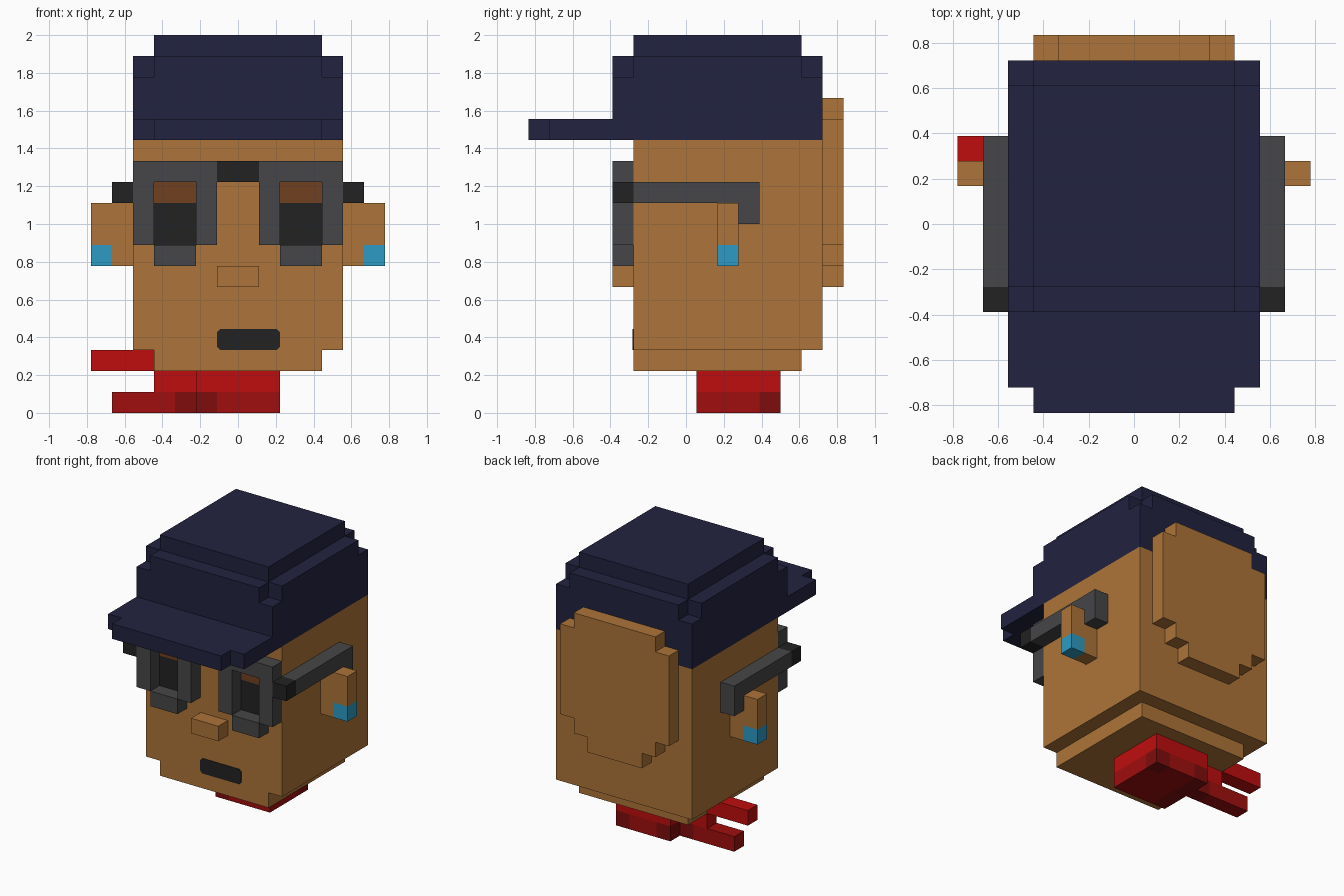
import bpy
import bmesh

U = 1 / 9  # one block of the model

cube = bpy.data.objects.get("Cube")
if cube:
    bpy.data.objects.remove(cube, do_unlink=True)


def material(name, r, g, b):
    m = bpy.data.materials.new(name)
    m.use_nodes = True
    m.diffuse_color = (r, g, b, 1)
    bsdf = next(n for n in m.node_tree.nodes if n.type == 'BSDF_PRINCIPLED')
    bsdf.inputs["Base Color"].default_value = (r, g, b, 1)
    bsdf.inputs["Roughness"].default_value = 0.9
    return m


SKIN = material("skin", 0.423, 0.175, 0.041)
NAVY = material("navy cloth", 0.016, 0.016, 0.051)
GREY = material("grey frame", 0.061, 0.061, 0.065)
BLACK = material("black", 0.016, 0.016, 0.016)
BROWN = material("brown eyelid", 0.162, 0.051, 0.0144)
BLUE = material("blue gem", 0.027, 0.328, 0.552)
RED = material("red cloth", 0.521, 0.004, 0.004)
DARK_RED = material("dark red cloth", 0.352, 0.0044, 0.0044)
DEEP_RED = material("deep red cloth", 0.216, 0.0037, 0.0037)


def add_prism(bm, outline, lo, hi, axis='z'):
    """Extrude an outline (xy along z, or xz along y) from lo to hi."""
    def place(p, h):
        return (p[0], p[1], h) if axis == 'z' else (p[0], h, p[1])
    rings = [[bm.verts.new(place(p, h)) for p in outline] for h in (lo, hi)]
    bm.faces.new(rings[0])
    bm.faces.new(rings[1])
    n = len(outline)
    for i in range(n):
        j = (i + 1) % n
        bm.faces.new((rings[0][i], rings[0][j], rings[1][j], rings[1][i]))


def finish(name, bm, *mats):
    bmesh.ops.recalc_face_normals(bm, faces=bm.faces[:])
    bmesh.ops.scale(bm, vec=(U, U, U), verts=bm.verts[:])
    mesh = bpy.data.meshes.new(name)
    bm.to_mesh(mesh)
    bm.free()
    for m in mats:
        mesh.materials.append(m)
    ob = bpy.data.objects.new(name, mesh)
    bpy.context.scene.collection.objects.link(ob)
    return ob


def prism(name, mat, outline, lo, hi, axis='z'):
    bm = bmesh.new()
    add_prism(bm, outline, lo, hi, axis)
    return finish(name, bm, mat)


def rect(x0, x1, y0, y1):
    return [(x0, y0), (x1, y0), (x1, y1), (x0, y1)]


def box(name, mat, x, y, z, side=1):
    xs = sorted(side * v for v in x)
    return prism(name, mat, rect(*xs, *y), *z)


def notched(x, y0, y1):
    """Rectangle with a one-block square missing from each corner."""
    half = [(x - 1, y0), (x - 1, y0 + 1), (x, y0 + 1),
            (x, y1 - 1), (x - 1, y1 - 1), (x - 1, y1)]
    return half + [(-a, b) for a, b in reversed(half)]


def two_tone(name, x, y, cuts, rule):
    """Bottom cloth layer, sliced so that some faces take the deeper red."""
    bm = bmesh.new()
    add_prism(bm, rect(*x, *y), 0, 1)
    for co, no in cuts:
        bmesh.ops.bisect_plane(bm, geom=bm.verts[:] + bm.edges[:] + bm.faces[:],
                               plane_co=co, plane_no=no)
    for f in bm.faces:
        f.material_index = int(rule(f.calc_center_median()))
    finish(name, bm, DARK_RED, DEEP_RED)


FACE, RIM, BACK = -2.5, -3.5, 6.5

# Head, jaw and nose
box("head", SKIN, (-5, 5), (FACE, BACK), (3, 13))
box("jaw", SKIN, (-4, 4), (FACE, BACK - 1), (2, 3))
box("nose", SKIN, (-1, 1), (RIM, FACE), (6, 7))

# Stepped pad on the back of the head
half = [(2, 6), (2, 7), (3, 7), (3, 8), (4, 8), (4, 14), (3, 14), (3, 15)]
prism("back_pad", SKIN, half + [(-x, z) for x, z in reversed(half)],
      BACK, BACK + 1, 'y')

# Mouth plate with clipped corners
c = 0.15
prism("mouth", BLACK, [(-1 + c, 3), (2 - c, 3), (2, 3 + c), (2, 4 - c),
                       (2 - c, 4), (-1 + c, 4), (-1, 4 - c), (-1, 3 + c)],
      FACE - 0.04, FACE, 'y')

# Cap: band, notched shoulder, top panel and brim
crown = bmesh.new()
add_prism(crown, rect(-5, 5, RIM, BACK), 13, 16)
add_prism(crown, notched(5, RIM, BACK), 16, 17)
add_prism(crown, rect(-4, 4, RIM + 1, BACK - 1), 17, 18)
finish("cap_crown", crown, NAVY)
prism("cap_brim", NAVY, [(-5, RIM), (-5, -6.5), (-4, -6.5), (-4, -7.5),
                         (4, -7.5), (4, -6.5), (5, -6.5), (5, RIM)], 13, 14)

# Paired parts: eyes, glasses, ears and earrings
for side, tag in ((1, "left"), (-1, "right")):
    box(tag + "_eye", BLACK, (2, 4), (FACE - 0.04, FACE), (8, 10), side)
    box(tag + "_eyelid", BROWN, (2, 4), (FACE - 0.04, FACE), (10, 11), side)

    arch = [(1, 8), (2, 8), (2, 11), (4, 11), (4, 8), (5, 8), (5, 12), (1, 12)]
    prism(tag + "_frame", GREY, [(side * x, z) for x, z in arch], RIM, FACE, 'y')
    box(tag + "_lower_rim", GREY, (2, 4), (RIM, FACE), (7, 8), side)
    box(tag + "_hinge", BLACK, (5, 6), (RIM, FACE), (10, 11), side)
    box(tag + "_temple_arm", GREY, (5, 6), (FACE, 3.5), (10, 11), side)
    box(tag + "_temple_tip", GREY, (5, 6), (2.5, 3.5), (9, 10), side)

    ear = [(5, 7), (6, 7), (6, 8), (7, 8), (7, 10), (5, 10)]
    prism(tag + "_ear", SKIN, [(side * x, z) for x, z in ear], 1.5, 2.5, 'y')
    box(tag + "_earring", BLUE, (6, 7), (1.5, 2.5), (7, 8), side)
box("glasses_bridge", BLACK, (-1, 1), (RIM, FACE), (11, 12))

# Neckerchief: neck wrap, side knot and two tails
NECK_Y, KNOT_Y = (0.5, 4.5), (2.5, 3.5)
box("neck_wrap_upper", RED, (-2, 2), NECK_Y, (1, 2))
two_tone("neck_wrap_lower", (-2, 2), NECK_Y,
         [((-1, 0, 0), (1, 0, 0)), ((1, 0, 0), (1, 0, 0)), ((0, 3.5, 0), (0, 1, 0))],
         lambda p: p.x < -1 or (p.x > 1 and p.y > 3.5))
box("knot_upper", RED, (-4, -2), KNOT_Y, (1, 2))
two_tone("knot_lower", (-4, -2), KNOT_Y, [((-3, 0, 0), (1, 0, 0))],
         lambda p: p.x > -3)
box("upper_tail", RED, (-7, -4), KNOT_Y, (2, 3))
box("lower_tail", DARK_RED, (-6, -4), KNOT_Y, (0, 1))
